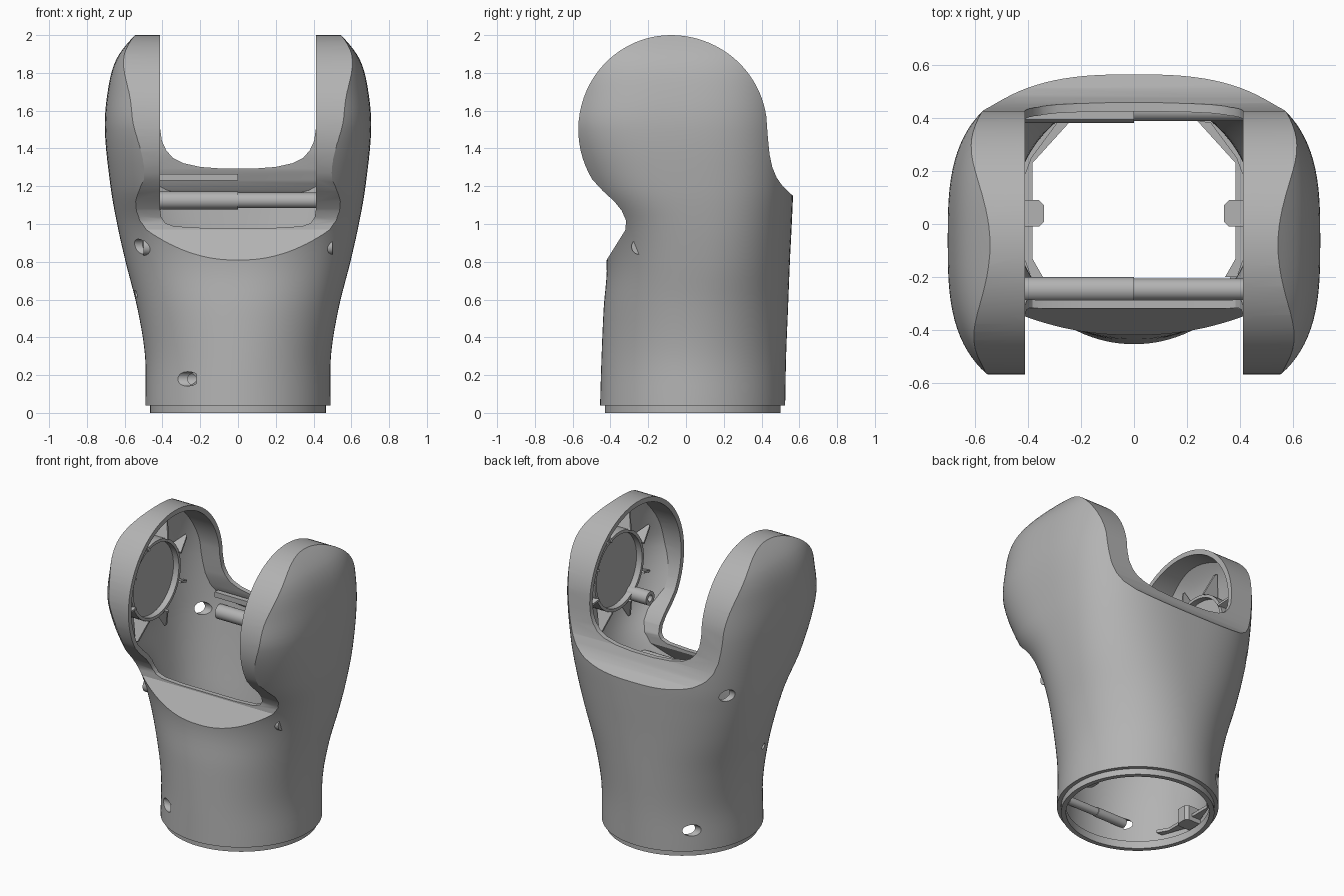
import bpy, bmesh, math
from mathutils import Vector

cube = bpy.data.objects.get("Cube")
if cube:
    bpy.data.objects.remove(cube, do_unlink=True)

grey = bpy.data.materials.new("matte grey")
grey.use_nodes = True
GREY = (0.45, 0.45, 0.45, 1)
grey.diffuse_color = GREY
grey.node_tree.nodes["Principled BSDF"].inputs["Base Color"].default_value = GREY

AXIS_Y = 0.035      # centre of the round base
WALL = 0.032
EAR = (-0.08, 1.5)  # centre of the round ears (y, z)


def finish(name, bm):
    bmesh.ops.recalc_face_normals(bm, faces=bm.faces)
    mesh = bpy.data.meshes.new(name)
    bm.to_mesh(mesh)
    bm.free()
    mesh.materials.append(grey)
    ob = bpy.data.objects.new(name, mesh)
    bpy.context.collection.objects.link(ob)
    return ob


def skin(name, rings, closed=False):
    """Bridge rings of points; cap the ends or join last to first."""
    bm = bmesh.new()
    vs = [[bm.verts.new(p) for p in r] for r in rings]
    n = len(vs[0])
    pairs = list(zip(vs, vs[1:])) + ([(vs[-1], vs[0])] if closed else [])
    for a, b in pairs:
        for i in range(n):
            j = (i + 1) % n
            bm.faces.new((a[i], a[j], b[j], b[i]))
    if not closed:
        bm.faces.new(vs[0])
        bm.faces.new(vs[-1])
    return finish(name, bm)


def prism(name, pts, axis, lo, hi):
    """Extrude a 2D outline along one axis."""
    def place(p, d):
        q = list(p)
        q.insert(axis, d)
        return q
    return skin(name, [[place(p, d) for p in pts] for d in (lo, hi)])


def circle(cy, cz, r, n=32):
    return [(cy + r * math.cos(2 * math.pi * i / n), cz + r * math.sin(2 * math.pi * i / n))
            for i in range(n)]


def rod(name, y, z, r, lo, hi):
    return prism(name, circle(y, z, r), 0, lo, hi)


def tube(name, y, z, r_out, r_in, lo, hi):
    rings = [[(x, *p) for p in circle(y, z, r, 48)]
             for r, x in ((r_out, lo), (r_out, hi), (r_in, hi), (r_in, lo))]
    return skin(name, rings, True)


def cut(target, cutter, op="DIFFERENCE"):
    mod = target.modifiers.new("cut", "BOOLEAN")
    mod.operation, mod.object, mod.solver = op, cutter, "EXACT"
    bpy.context.view_layer.update()
    dg = bpy.context.evaluated_depsgraph_get()
    mesh = bpy.data.meshes.new_from_object(target.evaluated_get(dg))
    target.modifiers.clear()
    target.data = mesh
    bpy.data.objects.remove(cutter, do_unlink=True)


# Body sections: height, half width, front y, back y, squareness
ROWS = [(0.04, 0.49, -0.455, 0.525, 2), (0.3, 0.492, -0.447, 0.53, 2),
        (0.55, 0.532, -0.436, 0.54, 2.1), (0.8, 0.595, -0.42, 0.55, 2.3),
        (1.0, 0.64, -0.46, 0.56, 2.5), (1.2, 0.675, -0.58, 0.568, 2.8),
        (1.5, 0.705, -0.69, 0.57, 3), (1.7, 0.69, -0.69, 0.57, 3),
        (1.87, 0.645, -0.69, 0.57, 3), (2.0, 0.545, -0.69, 0.57, 3),
        (2.06, 0.46, -0.69, 0.57, 3)]


def sample_rows(steps=5):
    """Smooth the section table with a cubic through each row."""
    rows = [Vector(r) for r in ROWS]
    last = len(rows) - 1

    def slope(i):
        a, b = rows[max(i - 1, 0)], rows[min(i + 1, last)]
        return (b - a) / (b[0] - a[0])
    out = []
    for i in range(last):
        a, b = rows[i], rows[i + 1]
        h = b[0] - a[0]
        for k in range(steps):
            t = k / steps
            out.append(a * (2*t**3 - 3*t*t + 1) + b * (3*t*t - 2*t**3)
                       + slope(i) * h * (t**3 - 2*t*t + t) + slope(i + 1) * h * (t**3 - t*t))
    return out + [rows[-1]]


def section(row, inset, z=None, n=112):
    height, w, yf, yb, power = row
    cy, d, w = (yf + yb) / 2, (yb - yf) / 2 - inset, w - inset
    ring = []
    for i in range(n):
        a = 2 * math.pi * i / n
        c, s = math.cos(a), math.sin(a)
        ring.append((w * math.copysign(abs(c) ** (2 / power), c),
                     cy + d * math.copysign(abs(s) ** (2 / power), s),
                     height if z is None else z))
    return ring


# Side outline: chamfered collar, waist and round ear
def arc(a0, a1, ry, n):
    for i in range(n + 1):
        a = math.radians(a0 + (a1 - a0) * i / n)
        yield (EAR[0] + ry * math.cos(a), EAR[1] + 0.5 * math.sin(a))


side = [(-0.85, -0.1), (-0.85, 0.15), (-0.42, 0.81), (-0.32, 0.97), (-0.318, 1.02),
        (-0.34, 1.07), (-0.38, 1.12), (-0.44, 1.175)]
side += list(arc(212, 90, 0.49, 26)) + list(arc(86, 8, 0.51, 20))
side += [(0.434, 1.45), (0.442, 1.37), (0.457, 1.3), (0.48, 1.245), (0.512, 1.2),
         (0.565, 1.15), (0.85, 0.88), (0.85, -0.1)]


def inset_outline(pts, t):
    out = []
    for i, p in enumerate(pts):
        p, a, b = Vector(p), Vector(pts[i - 1]), Vector(pts[(i + 1) % len(pts)])
        u, v = (p - a).normalized(), (b - p).normalized()
        n1, n2 = Vector((u.y, -u.x)), Vector((v.y, -v.x))
        out.append(tuple(p + (n1 + n2) * t / (1 + n1.dot(n2))))
    return out


rows = sample_rows()
shell = skin("shell", [section(r, 0) for r in rows])
cut(shell, prism("side_cutter", side, 0, -0.9, 0.9), "INTERSECT")
core = skin("core", [section(rows[0], WALL, -0.03)] + [section(r, WALL) for r in rows])
cut(core, prism("core_cutter", inset_outline(side, WALL), 0, -0.9, 0.9), "INTERSECT")
cut(shell, core)


# Opening between the ears: low at the front, higher at the back
def gap(half, lo, hi):
    pts = half + [(0.413, 2.3)]
    cut(shell, prism("gap", pts + [(-x, z) for x, z in reversed(pts)], 1, lo, hi))


gap([(0.2, 0.98), (0.34, 0.988), (0.385, 1.005), (0.406, 1.035), (0.413, 1.08)], -1, 0.2)
gap([(0.08, 1.293), (0.2, 1.302), (0.29, 1.322), (0.345, 1.35), (0.38, 1.39),
     (0.403, 1.44), (0.413, 1.51)], 0.1, 1)

# Screw holes on the right half
for y, z, r, floor in ((-0.25, 0.88, 0.04, -0.49), (-0.37, 0.18, 0.038, -0.22),
                       (0.40, 0.18, 0.038, -0.22), (0.38, 1.14, 0.04, -0.46),
                       (-0.05, 0.63, 0.02, -0.47)):
    cut(shell, rod("hole", y, z, r, -1, floor))

parts = [shell]

# Base ring
ring_rows = []
for r, z in ((0.465, 0), (0.465, 0.05), (0.435, 0.05), (0.435, 0)):
    ring_rows.append([(x, y, z) for x, y in circle(0, AXIS_Y, r, 96)])
parts.append(skin("base_ring", ring_rows, True))

# Cross rods joining the two halves, thicker on the right
for name, y, z, r, half in (("front_upper", -0.248, 0.88, 0.047, 0.5),
                            ("back_upper", 0.43, 1.125, 0.047, 0.44),
                            ("front_lower", -0.36, 0.18, 0.03, 0.22),
                            ("back_lower", 0.42, 0.18, 0.03, 0.22)):
    parts.append(rod(name + "_rod_right", y, z, r, -half, 0))
    parts.append(rod(name + "_rod_left", y, z, r * 0.87, 0, half))
parts.append(prism("back_slat", [(0.395, 1.23), (0.43, 1.23), (0.43, 1.265), (0.395, 1.265)],
                   0, -0.45, 0))

for side_name, s in (("left", 1), ("right", -1)):
    # Bearing seat and radial ribs inside each ear
    parts.append(tube(side_name + "_seat_ring", *EAR, 0.26, 0.24, s * 0.55, s * 0.65))
    parts.append(rod(side_name + "_seat_disc", *EAR, 0.245, s * 0.59, s * 0.62))
    for i in range(8):
        a = math.radians(45 * i + 22)
        u, v = math.cos(a), math.sin(a)
        fin = []
        for t in (-0.007, 0.007):
            fin.append([(s * x, EAR[0] + r * u - t * v, EAR[1] + r * v + t * u)
                        for r, x in ((0.255, 0.53), (0.255, 0.645), (0.4, 0.59), (0.39, 0.575))])
        parts.append(skin(side_name + "_ear_rib", fin))
    # Ledge and screw block near the base
    ledge = [(0.345, -0.2), (0.385, -0.13), (0.385, 0.23), (0.24, 0.39), (0.29, 0.385),
             (0.39, 0.25), (0.445, 0.1), (0.445, -0.05), (0.39, -0.2)]
    parts.append(prism(side_name + "_ledge", [(s * x, y) for x, y in ledge], 2, 0.09, 0.11))
    block = [(0.34, 0.01), (0.36, -0.01), (0.45, -0.01), (0.45, 0.09), (0.36, 0.09), (0.34, 0.07)]
    parts.append(prism(side_name + "_block", [(s * x, y) for x, y in block], 2, 0.06, 0.16))
parts.append(tube("left_ear_boss", -0.25, 1.28, 0.045, 0.022, 0.44, 0.645))

# Smooth shading with sharp edges kept
bpy.ops.object.select_all(action="DESELECT")
for ob in parts:
    ob.select_set(True)
bpy.context.view_layer.objects.active = shell
bpy.ops.object.shade_smooth_by_angle(angle=math.radians(28))
